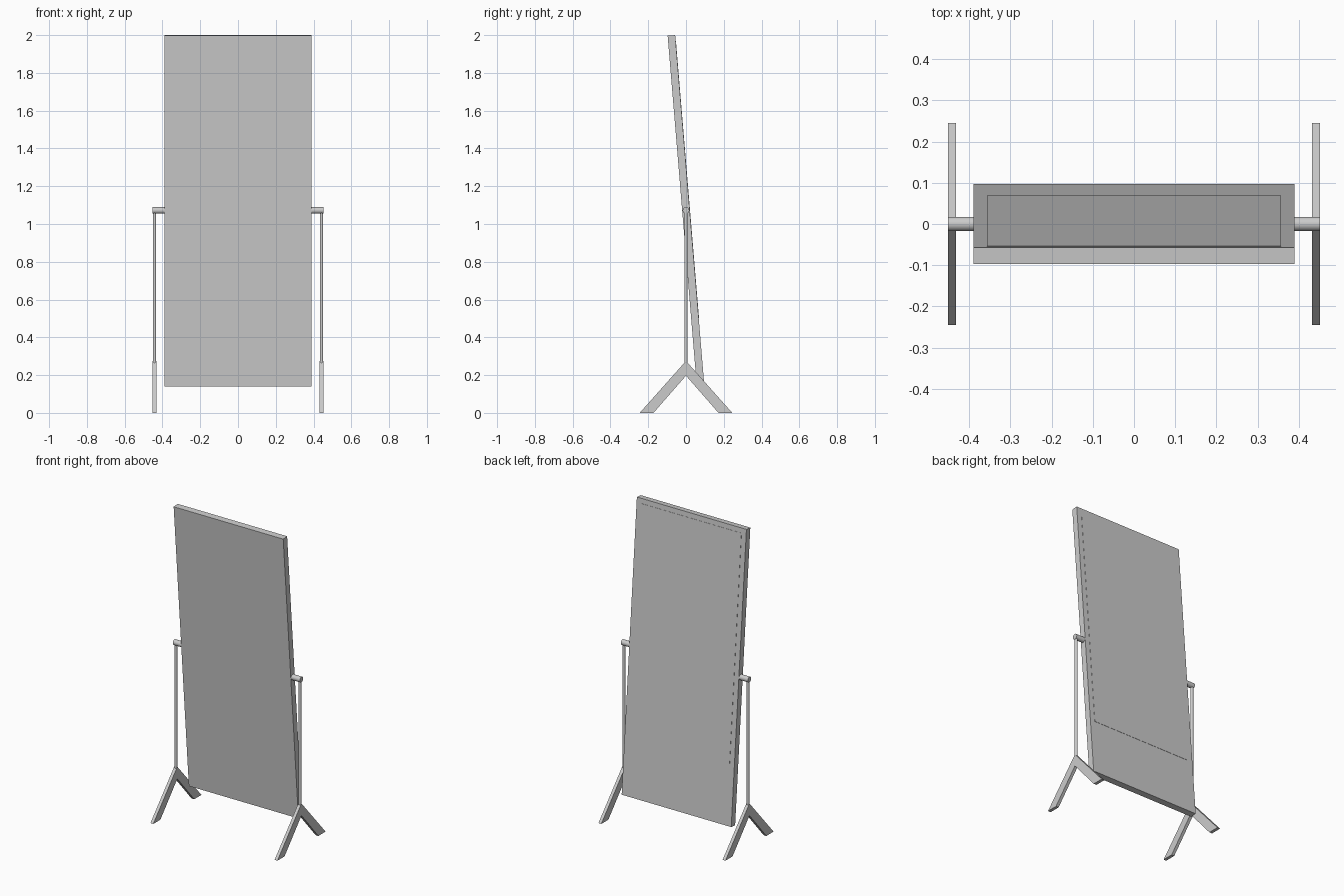
import bpy, bmesh, math
from mathutils import Matrix

if "Cube" in bpy.data.objects:
    bpy.data.objects.remove(bpy.data.objects["Cube"])

TILT = math.radians(4.76)
PIVOT_Z = 1.07


def obj_from_bm(name, bm):
    bmesh.ops.recalc_face_normals(bm, faces=bm.faces)
    me = bpy.data.meshes.new(name)
    bm.to_mesh(me)
    bm.free()
    ob = bpy.data.objects.new(name, me)
    bpy.context.collection.objects.link(ob)
    return ob


def tilted_box(name, size, center):
    # box in panel space, tilted about the pivot axis
    bm = bmesh.new()
    m = (Matrix.Translation((0, 0, PIVOT_Z)) @ Matrix.Rotation(TILT, 4, 'X')
         @ Matrix.Translation(center) @ Matrix.Diagonal((*size, 1)))
    bmesh.ops.create_cube(bm, size=1, matrix=m)
    return obj_from_bm(name, bm)


def cylinder(name, radius, depth, center, axis='Z'):
    bm = bmesh.new()
    rot = Matrix.Rotation(math.pi / 2, 4, 'Y') if axis == 'X' else Matrix()
    bmesh.ops.create_cone(bm, cap_ends=True, segments=32, radius1=radius, radius2=radius,
                          depth=depth, matrix=Matrix.Translation(center) @ rot)
    ob = obj_from_bm(name, bm)
    for p in ob.data.polygons:
        p.use_smooth = len(p.vertices) == 4
    return ob


def extruded_yz(name, profile, x0, x1):
    bm = bmesh.new()
    f = bm.faces.new([bm.verts.new((x0, y, z)) for y, z in profile])
    ext = bmesh.ops.extrude_face_region(bm, geom=[f])
    verts = [g for g in ext['geom'] if isinstance(g, bmesh.types.BMVert)]
    bmesh.ops.translate(bm, vec=(x1 - x0, 0, 0), verts=verts)
    return obj_from_bm(name, bm)


# tilting panel with a thin glass pane on its rear face
tilted_box("panel", (0.78, 0.04, 1.863), (0, 0, 0))
tilted_box("glass_pane", (0.714, 0.02, 1.47), (0, 0.0115, 0.165))

# forked feet, posts and pivots on both sides
fork = [(0, 0.275), (-0.245, 0), (-0.172, 0), (0, 0.197), (0.172, 0), (0.245, 0)]
for side, s in (("left", -1), ("right", 1)):
    extruded_yz(side + "_forked_foot", fork, s * 0.432, s * 0.452)
    cylinder(side + "_post", 0.009, 0.83, (s * 0.442, 0, 0.655))
    cylinder(side + "_pivot", 0.0175, 0.064, (s * 0.42, 0, 1.072), 'X')
